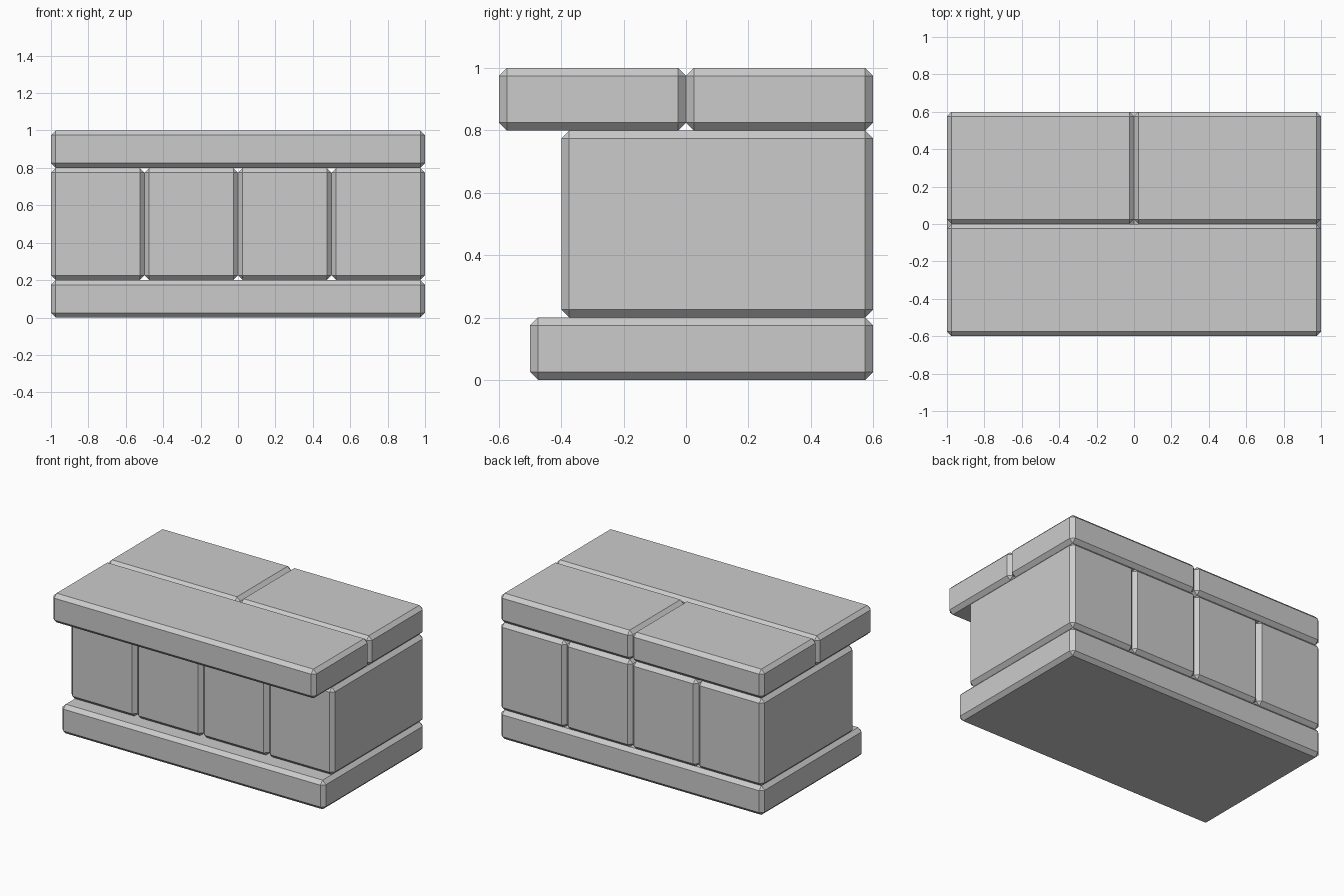
import bpy
import bmesh

if "Cube" in bpy.data.objects:
    bpy.data.objects.remove(bpy.data.objects["Cube"])

BEVEL = 0.025


def block(name, x, y, z):
    """Chamfered stone block spanning the given (min, max) ranges."""
    bm = bmesh.new()
    bmesh.ops.create_cube(bm, size=1)
    for v in bm.verts:
        v.co = [r[0] if c < 0 else r[1] for c, r in zip(v.co, (x, y, z))]
    bmesh.ops.bevel(bm, geom=bm.edges[:], offset=BEVEL, segments=1,
                    affect='EDGES', clamp_overlap=True)
    mesh = bpy.data.meshes.new(name)
    bm.to_mesh(mesh)
    bm.free()
    obj = bpy.data.objects.new(name, mesh)
    bpy.context.collection.objects.link(obj)
    return obj


# Base slab
block("base_slab", (-1, 1), (-0.5, 0.6), (0, 0.2))

# Row of four wall stones
for i in range(4):
    x0 = -1 + 0.5 * i
    block(f"wall_stone_{i + 1}", (x0, x0 + 0.5), (-0.4, 0.6), (0.2, 0.8))

# Capping: one long front stone, two shorter back stones
block("front_cap_stone", (-1, 1), (-0.6, 0), (0.8, 1))
block("back_cap_stone_left", (-1, 0), (0, 0.6), (0.8, 1))
block("back_cap_stone_right", (0, 1), (0, 0.6), (0.8, 1))
